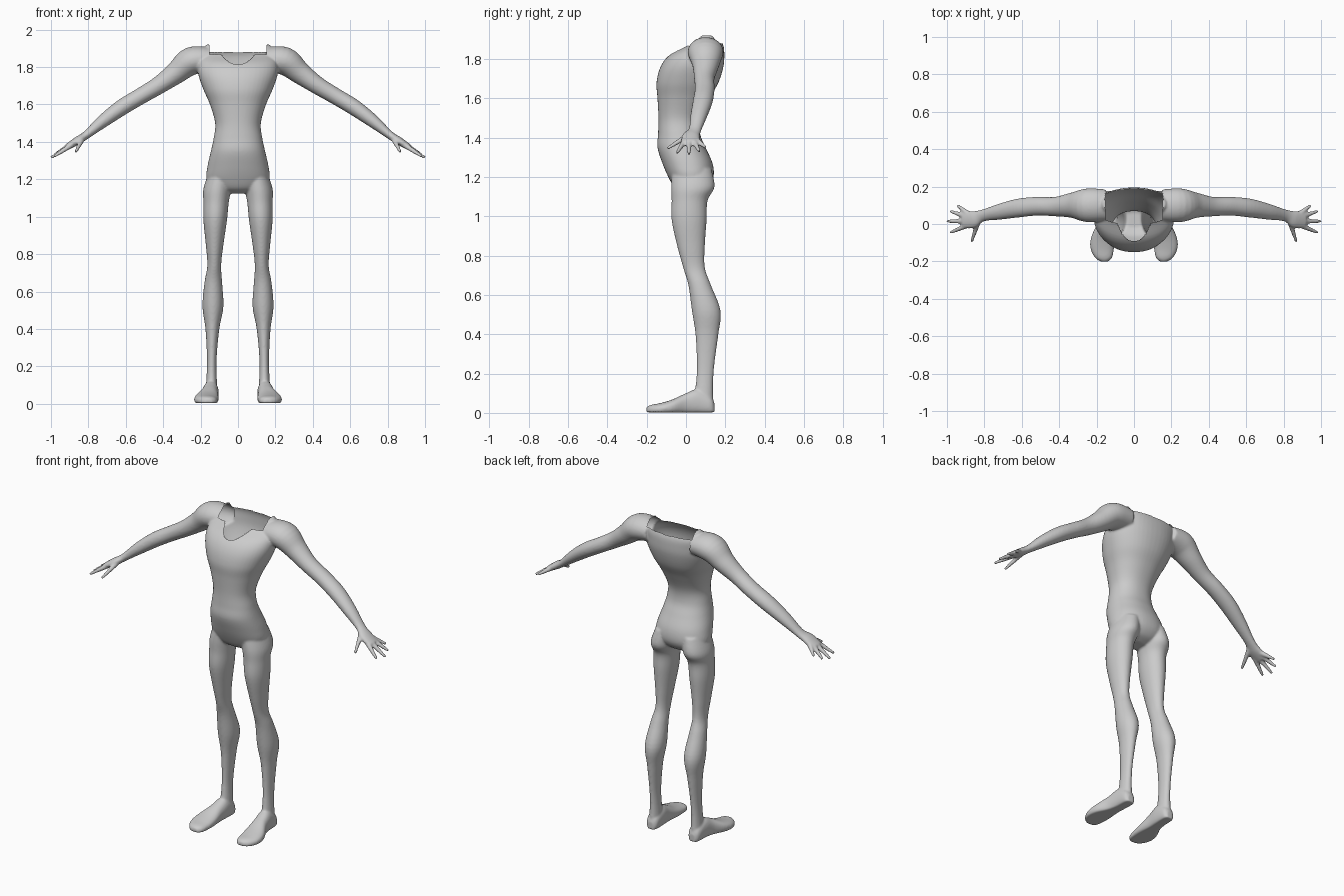
import bpy, bmesh, math
from mathutils import Vector

if "Cube" in bpy.data.objects:
    bpy.data.objects.remove(bpy.data.objects["Cube"])

bm = bmesh.new()


def spline(rows, steps=5):
    """Catmull-Rom interpolation of section parameters."""
    out = []
    for i in range(len(rows) - 1):
        a, b = rows[max(i - 1, 0)], rows[i]
        c, d = rows[i + 1], rows[min(i + 2, len(rows) - 1)]
        for k in range(steps):
            t = k / steps
            out.append([0.5 * (2 * q + (r - p) * t + (2 * p - 5 * q + 4 * r - s) * t * t
                               + (3 * q - p - 3 * r + s) * t ** 3)
                        for p, q, r, s in zip(a, b, c, d)])
    return out + [list(rows[-1])]


def loft(sections, side=1, power=2.0, n=32, floor=None):
    """Closed tube through (centre, u axis, v axis) sections."""
    rings = []
    for c, u, v in sections:
        ring = []
        for k in range(n):
            a = 2 * math.pi * k / n
            ca, sa = math.cos(a), math.sin(a)
            p = (c + u * math.copysign(abs(ca) ** (2 / power), ca)
                 + v * math.copysign(abs(sa) ** (2 / power), sa))
            if floor is not None:
                p.z = max(p.z, floor)
            ring.append(bm.verts.new((p.x * side, p.y, p.z)))
        rings.append(ring)
    for r, s in zip(rings, rings[1:]):
        for k in range(n):
            j = (k + 1) % n
            bm.faces.new((r[k], r[j], s[j], s[k]))
    bm.faces.new(rings[0][::-1])
    bm.faces.new(rings[-1])


def upright(rows):
    """Horizontal sections from (z, x centre, half width, y front, y back)."""
    return [(Vector((x, (f + b) / 2, z)), Vector((w, 0, 0)), Vector((0, (b - f) / 2, 0)))
            for z, x, w, f, b in spline(rows)]


def limb(rows, steps=5):
    """Sections across a path from (x, y, z, y radius, thickness radius)."""
    pts = spline(rows, steps)
    out = []
    for i, (x, y, z, ry, rt) in enumerate(pts):
        d = Vector(pts[min(i + 1, len(pts) - 1)][:3]) - Vector(pts[max(i - 1, 0)][:3])
        d.normalize()
        ref = Vector((0, 1, 0)) if abs(d.y) < 0.8 else Vector((1, 0, 0))
        u = (ref - d * ref.dot(d)).normalized()
        out.append((Vector((x, y, z)), u * ry, d.cross(u) * rt))
    return out


# Torso
loft(upright([
    (1.125, 0, .06, -.02, .06), (1.15, 0, .13, -.06, .11), (1.20, 0, .168, -.09, .14),
    (1.27, 0, .163, -.12, .135), (1.35, 0, .145, -.145, .10), (1.42, 0, .13, -.142, .072),
    (1.50, 0, .122, -.14, .075), (1.60, 0, .15, -.145, .12), (1.68, 0, .185, -.15, .165),
    (1.76, 0, .212, -.13, .19), (1.82, 0, .215, -.085, .195), (1.87, 0, .20, 0, .19),
    (1.92, 0, .17, .05, .165)]), power=2.2, n=48)

leg = upright([
    (1.24, .09, .065, -.07, .13), (1.15, .11, .075, -.075, .145), (1.08, .117, .068, -.073, .11),
    (.98, .122, .063, -.073, .105), (.85, .125, .047, -.045, .096), (.74, .127, .037, -.015, .096),
    (.65, .132, .047, .012, .127), (.52, .134, .056, .03, .176), (.40, .137, .037, .048, .165),
    (.25, .14, .026, .055, .145), (.15, .141, .027, .05, .138), (.03, .142, .035, .03, .14)])

# Foot sections along y: (y, x centre, half width, top)
foot = [(Vector((x, y, (t - .01) / 2)), Vector((w, 0, 0)), Vector((0, 0, (t + .01) / 2)))
        for y, x, w, t in spline([
            (.145, .143, .018, .05), (.125, .143, .036, .085), (.06, .145, .042, .12),
            (0, .152, .046, .10), (-.07, .166, .063, .068), (-.13, .17, .063, .05),
            (-.18, .163, .046, .04), (-.202, .158, .018, .028)])]

arm = limb([
    (.15, .10, 1.84, .085, .065), (.25, .10, 1.832, .09, .075), (.33, .10, 1.77, .068, .06),
    (.42, .093, 1.705, .052, .048), (.52, .095, 1.645, .05, .044), (.62, .085, 1.585, .05, .043),
    (.72, .065, 1.512, .042, .035), (.81, .045, 1.438, .032, .022), (.86, .025, 1.405, .046, .022),
    (.915, .022, 1.372, .046, .016)])

# Fingers and thumb: base, tip
digits = [((.88, .05, 1.392), (.945, .10, 1.35)), ((.89, .038, 1.387), (.983, .068, 1.33)),
          ((.89, .015, 1.387), (1.0, .015, 1.315)), ((.88, -.002, 1.39), (.983, -.047, 1.322)),
          ((.83, .025, 1.42), (.868, -.095, 1.345))]

for s in (1, -1):
    loft(leg, s)
    loft(foot, s, power=2.3, floor=.003)
    loft(arm, s)
    for a, b in digits:
        m = [(p + q) / 2 for p, q in zip(a, b)]
        loft(limb([(*a, .016, .016), (*m, .0125, .0125), (*b, .008, .008)], 4), s, n=12)

bmesh.ops.recalc_face_normals(bm, faces=bm.faces)
mesh = bpy.data.meshes.new("body")
bm.to_mesh(mesh)
bm.free()
body = bpy.data.objects.new("headless_body", mesh)
bpy.context.collection.objects.link(body)

# Fuse all parts into one smooth skin
fuse = body.modifiers.new("fuse", 'REMESH')
fuse.mode = 'VOXEL'
fuse.voxel_size = .006
soft = body.modifiers.new("soften", 'SMOOTH')
soft.factor = .5
soft.iterations = 7
skin = bpy.data.meshes.new_from_object(
    body.evaluated_get(bpy.context.evaluated_depsgraph_get()))
body.modifiers.clear()
body.data = skin


# Open neckline with a scooped front
def neck_height(x, y):
    if y > .06:
        return 1.88
    return 1.868 - .055 * max(0, 1 - (x / .09) ** 2)


bm = bmesh.new()
bm.from_mesh(skin)
cut = []
for f in bm.faces:
    c = f.calc_center_median()
    if abs(c.x) < .155 and c.z > neck_height(c.x, c.y):
        cut.append(f)
bmesh.ops.delete(bm, geom=cut, context='FACES')
for f in bm.faces:
    f.smooth = True
bm.to_mesh(skin)
bm.free()
